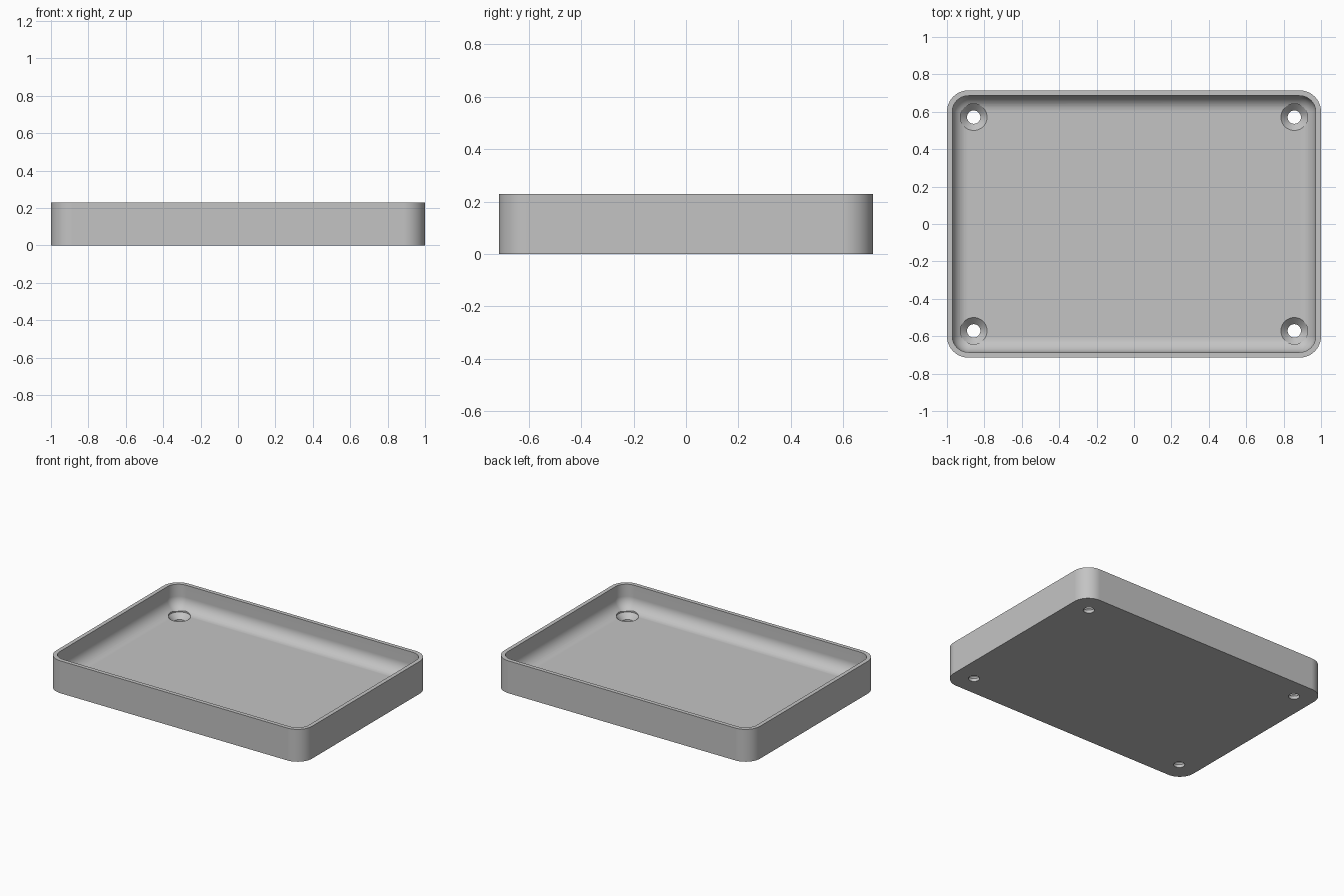
import bpy
import bmesh
from math import sin, cos, pi

if "Cube" in bpy.data.objects:
    bpy.data.objects.remove(bpy.data.objects["Cube"])

# Main sizes, in units of one thirty-fifth
U = 1 / 35
HEIGHT, FLOOR = 8 * U, 2 * U
OUTER_R, INNER_R = 4 * U, 3 * U
CORNER_X, CORNER_Y = 31 * U, 21 * U
HOLE_X, HOLE_Y = 30 * U, 20 * U
BORE_R, SINK_R = 1.25 * U, 2.5 * U
STEPS = 12


def make_object(name, bm):
    bmesh.ops.recalc_face_normals(bm, faces=bm.faces[:])
    mesh = bpy.data.meshes.new(name)
    bm.to_mesh(mesh)
    bm.free()
    obj = bpy.data.objects.new(name, mesh)
    bpy.context.collection.objects.link(obj)
    return obj


def skin(bm, rings):
    """Join rings of points with quads and cap both ends."""
    loops = [[bm.verts.new(p) for p in ring] for ring in rings]
    n = len(loops[0])
    for a, b in zip(loops, loops[1:]):
        for i in range(n):
            j = (i + 1) % n
            bm.faces.new((a[i], a[j], b[j], b[i]))
    bm.faces.new(loops[0])
    bm.faces.new(loops[-1])


def rounded_ring(radius, z):
    """Rounded rectangle whose corner arcs share fixed centres."""
    points = []
    for k, (sx, sy) in enumerate([(1, 1), (-1, 1), (-1, -1), (1, -1)]):
        for i in range(STEPS + 1):
            a = (k + i / STEPS) * pi / 2
            points.append((sx * CORNER_X + radius * cos(a),
                           sy * CORNER_Y + radius * sin(a), z))
    return points


def circle(x, y, radius, z, n=48):
    return [(x + radius * cos(2 * pi * i / n),
             y + radius * sin(2 * pi * i / n), z) for i in range(n)]


# Tray shell: outer wall, rim, inner wall, then the fillet down to the floor
profile = [(OUTER_R, 0), (OUTER_R, HEIGHT), (INNER_R, HEIGHT)]
for i in range(STEPS + 1):
    t = i / STEPS * pi / 2
    profile.append((INNER_R * cos(t), FLOOR + INNER_R * (1 - sin(t))))
bm = bmesh.new()
skin(bm, [rounded_ring(r, z) for r, z in profile])
bmesh.ops.remove_doubles(bm, verts=bm.verts[:], dist=1e-5)
tray = make_object("tray", bm)

# Countersunk screw holes in the four corners
sink_bottom = FLOOR - (SINK_R - BORE_R)
hole_profile = [(BORE_R, -0.1), (BORE_R, sink_bottom),
                (SINK_R, FLOOR), (SINK_R, HEIGHT)]
bm = bmesh.new()
for sx in (-1, 1):
    for sy in (-1, 1):
        skin(bm, [circle(sx * HOLE_X, sy * HOLE_Y, r, z)
                  for r, z in hole_profile])
cutter = make_object("hole_cutter", bm)
cutter.hide_render = True

cut = tray.modifiers.new("screw_holes", "BOOLEAN")
cut.operation = "DIFFERENCE"
cut.solver = "EXACT"
cut.object = cutter
graph = bpy.context.evaluated_depsgraph_get()
result = bpy.data.meshes.new_from_object(tray.evaluated_get(graph))
tray.modifiers.clear()
tray.data = result
bpy.data.objects.remove(cutter)

# Single grey material
grey = bpy.data.materials.new("plain_grey")
grey.use_nodes = True
colour = (0.55, 0.55, 0.55, 1)
grey.diffuse_color = colour
grey.node_tree.nodes["Principled BSDF"].inputs["Base Color"].default_value = colour
tray.data.materials.clear()
tray.data.materials.append(grey)

# Smooth fillets with crisp edges and flat floors
for obj in bpy.context.selected_objects:
    obj.select_set(False)
tray.select_set(True)
bpy.context.view_layer.objects.active = tray
bpy.ops.object.shade_smooth_by_angle(angle=pi / 6)
weighted = tray.modifiers.new("weighted_normals", "WEIGHTED_NORMAL")
weighted.keep_sharp = True
